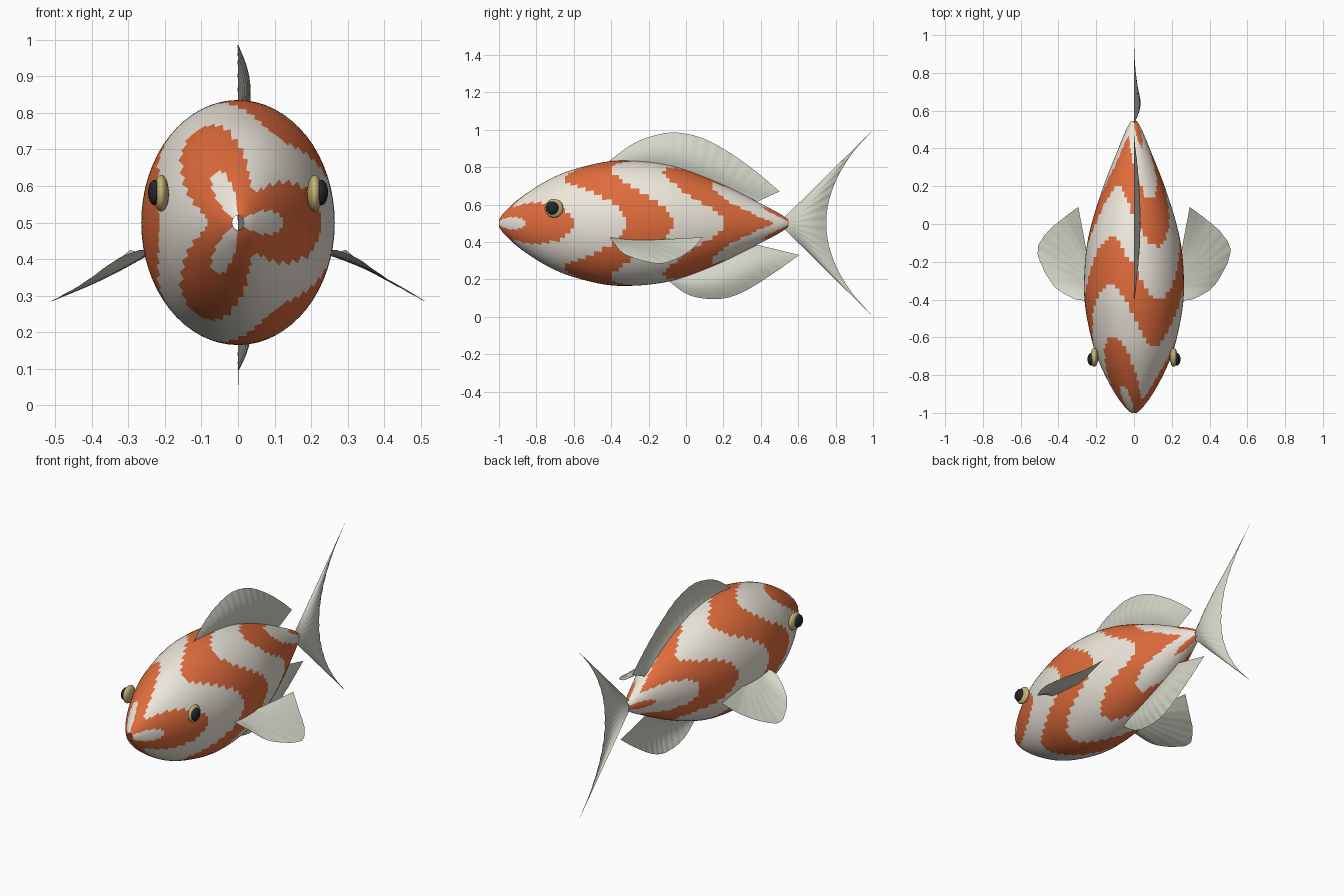
import bpy, bmesh
from math import sin, cos, pi, tau, atan2
from mathutils import Vector

if "Cube" in bpy.data.objects:
    bpy.data.objects.remove(bpy.data.objects["Cube"])


def material(name, rgb):
    m = bpy.data.materials.new(name)
    m.diffuse_color = (*rgb, 1)
    m.use_nodes = True
    m.node_tree.nodes["Principled BSDF"].inputs["Base Color"].default_value = m.diffuse_color
    return m


WHITE = material("cream", (0.85, 0.80, 0.71))
ORANGE = material("orange", (0.75, 0.15, 0.045))
FIN = material("fin_grey", (0.66, 0.68, 0.58))
GOLD = material("gold", (0.55, 0.45, 0.18))
BLACK = material("black", (0.015, 0.02, 0.025))


def spline(pts, n):
    """Smooth curve through pts, sampled n + 1 times."""
    p = [Vector(q) for q in pts]
    p = [2 * p[0] - p[1]] + p + [2 * p[-1] - p[-2]]
    out = []
    for k in range(n + 1):
        s = k / n * (len(pts) - 1)
        i = min(int(s), len(pts) - 2)
        t = s - i
        a, b, c, d = p[i:i + 4]
        out.append(0.5 * (2 * b + (c - a) * t + (2 * a - 5 * b + 4 * c - d) * t * t
                          + (3 * b - a - 3 * c + d) * t ** 3))
    return out


def grid_object(name, rows, mats, closed=False, pick=None):
    """Skin a grid of points, optionally choosing a material per face."""
    bm = bmesh.new()
    vs = [[bm.verts.new(p) for p in r] for r in rows]
    n = len(rows[0])
    for a, b in zip(vs, vs[1:]):
        for j in range(n if closed else n - 1):
            k = (j + 1) % n
            f = bm.faces.new((a[j], a[k], b[k], b[j]))
            f.smooth = True
            if pick:
                f.material_index = pick(f.calc_center_median())
    bmesh.ops.recalc_face_normals(bm, faces=bm.faces)
    me = bpy.data.meshes.new(name)
    bm.to_mesh(me)
    bm.free()
    for m in mats:
        me.materials.append(m)
    ob = bpy.data.objects.new(name, me)
    bpy.context.collection.objects.link(ob)
    return ob


def fin(name, root, edge, rays, bulge=0.034):
    """Loft root to edge, bowed sideways and lightly pleated."""
    nu, nv = rays * 6, 12
    r, e = spline(root, nu), spline(edge, nu)
    rows = []
    for j in range(nv + 1):
        v = j / nv
        row = []
        for i in range(nu + 1):
            u = i / nu
            p = r[i].lerp(e[i], v)
            p.x += (bulge * sin(pi * v) + 0.0015 * v * sin(tau * rays * u)) * sin(pi * u)
            row.append(p)
        rows.append(row)
    return grid_object(name, rows, [FIN])


# Body: elliptical rings along a profile of (y, half height), open at both ends
profile = [(-1, .02), (-.97, .06), (-.9, .125), (-.8, .195), (-.7, .25), (-.6, .288),
           (-.45, .325), (-.32, .335), (-.15, .322), (0, .285), (.2, .205),
           (.4, .105), (.5, .052), (.545, .02)]
SEG = 64
rings = [[(h * .79 * cos(tau * j / SEG), y, .5 + h * sin(tau * j / SEG)) for j in range(SEG)]
         for y, h in spline(profile, 91)]


# Wavy orange bands with three lobes around the body
def band(c):
    a = atan2(c.z - .5, c.x / .79)
    d = (c.y + .36 - .165 * cos(3 * a)) / .53
    return int(abs(d - round(d)) < .24)


grid_object("body", rings, [WHITE, ORANGE], True, band)

# Fins on the centre plane
fin("dorsal_fin",
    [(0, -.40, .80), (0, -.12, .77), (0, .14, .69), (0, .38, .615)],
    [(0, -.42, .825), (0, -.3, .915), (0, -.19, .963), (0, -.055, .985), (0, .1, .95),
     (0, .26, .86), (0, .395, .76), (0, .5, .67)], 18)
fin("anal_fin",
    [(0, -.08, .22), (0, .08, .27), (0, .24, .33), (0, .38, .385)],
    [(0, -.1, .195), (0, .02, .115), (0, .17, .095), (0, .3, .13), (0, .465, .23),
     (0, .605, .33)], 14)
fin("tail_fin",
    [(0, .525, .53), (0, .53, .5), (0, .525, .47)],
    [(0, .75 + .25 * s * s, .5 + .5 * s) for s in (1, .75, .5, .25, 0, -.25, -.5, -.75, -1)], 16)

# Paired side fins and eyes
pec_root = [(.24, -.40, .425), (.24, -.30, .418), (.24, -.20, .41)]
pec_edge = [(.27, -.405, .425), (.33, -.39, .40), (.43, -.32, .33), (.51, -.155, .285),
            (.465, -.05, .31), (.375, .03, .36), (.295, .09, .425)]


def ellipsoid(name, loc, scale, mat):
    bpy.ops.mesh.primitive_uv_sphere_add(segments=32, ring_count=16, radius=1, location=loc)
    ob = bpy.context.object
    ob.name = name
    ob.scale = scale
    ob.data.materials.append(mat)
    bpy.ops.object.shade_smooth()


for side, s in (("right", 1), ("left", -1)):
    fin(side + "_pectoral_fin", [(s * x, y, z) for x, y, z in pec_root],
        [(s * x, y, z) for x, y, z in pec_edge], 12, .02)
    ellipsoid(side + "_eye", (s * .21, -.706, .58), (.021, .05, .05), GOLD)
    ellipsoid(side + "_pupil", (s * .227, -.716, .582), (.019, .034, .035), BLACK)
